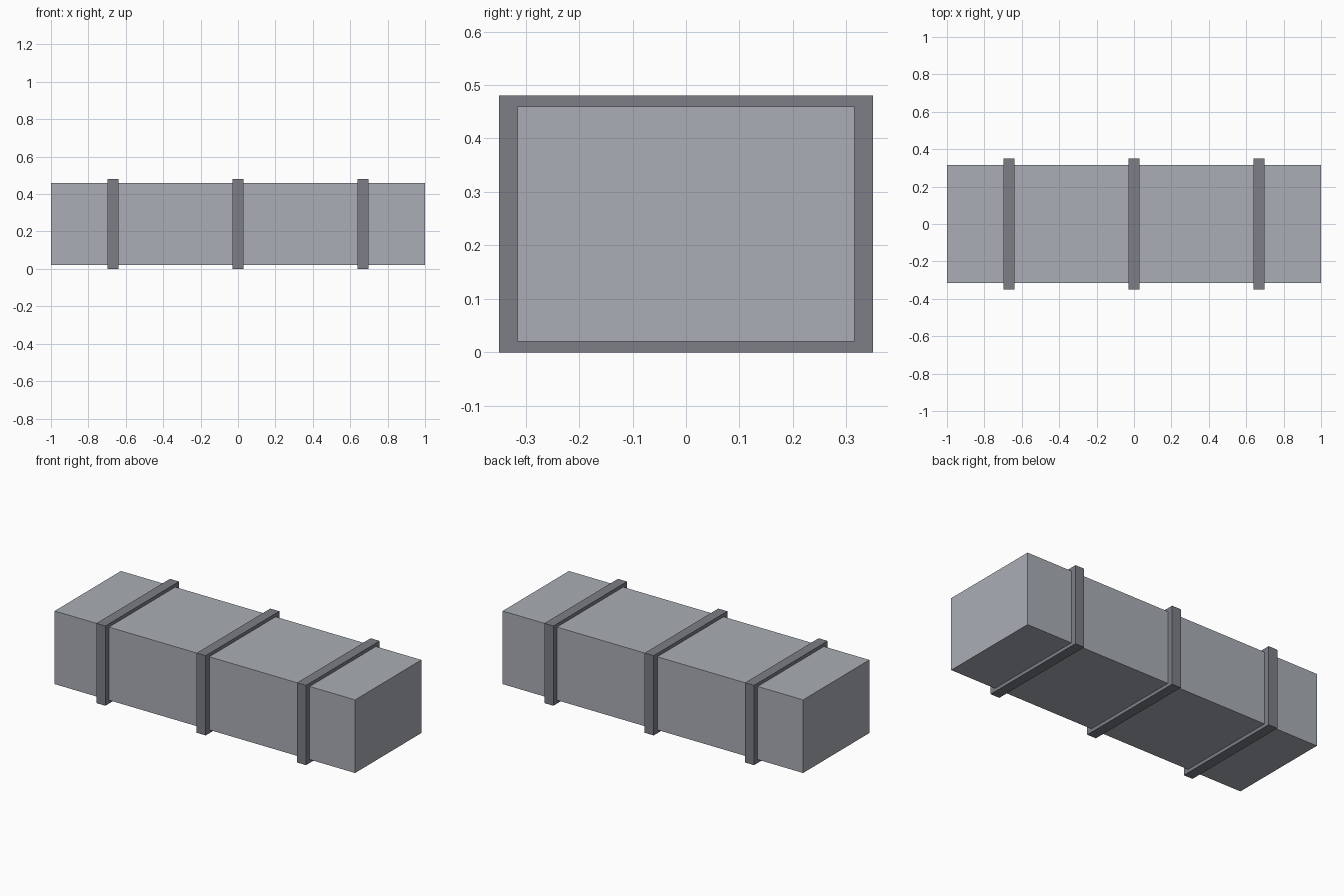
import bpy

if "Cube" in bpy.data.objects:
    bpy.data.objects.remove(bpy.data.objects["Cube"])


def material(name, color):
    mat = bpy.data.materials.new(name)
    mat.diffuse_color = (*color, 1.0)
    mat.use_nodes = True
    mat.node_tree.nodes["Principled BSDF"].inputs["Base Color"].default_value = mat.diffuse_color
    return mat


def box(name, size, center, mat):
    bpy.ops.mesh.primitive_cube_add(size=1, location=center)
    obj = bpy.context.object
    obj.name = name
    obj.scale = size
    bpy.ops.object.transform_apply(location=False, rotation=False, scale=True)
    obj.data.materials.append(mat)
    return obj


duct_grey = material("duct_grey", (0.40, 0.42, 0.46))
band_grey = material("band_grey", (0.20, 0.21, 0.24))

# Long rectangular duct body
box("duct_body", (2.0, 0.63, 0.44), (0, 0, 0.24), duct_grey)

# Three raised bands wrapped around the body
for name, x in (("left_band", -0.668), ("middle_band", 0.0), ("right_band", 0.668)):
    box(name, (0.06, 0.70, 0.48), (x, 0, 0.24), band_grey)
